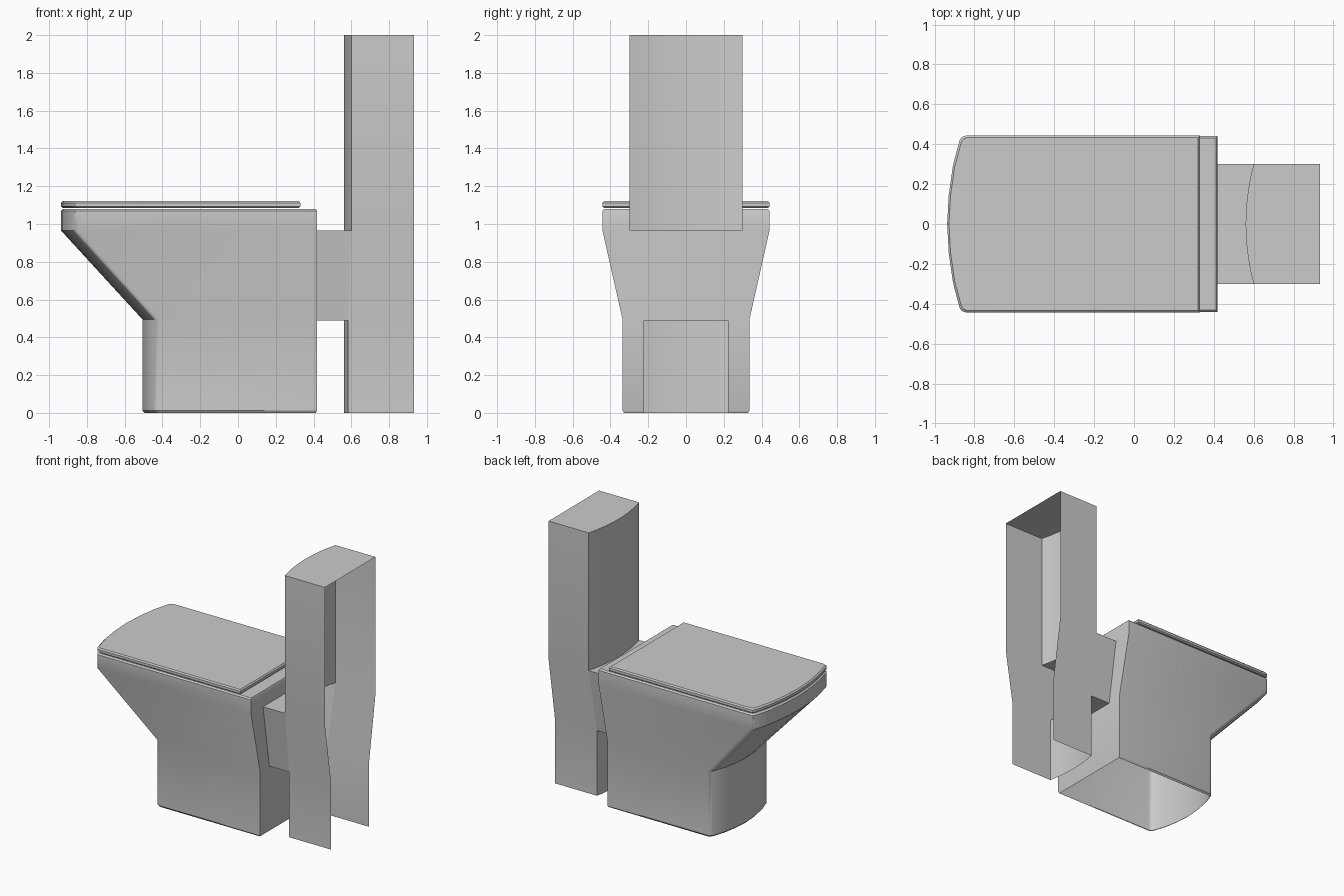
import bpy, bmesh, math

if "Cube" in bpy.data.objects:
    bpy.data.objects.remove(bpy.data.objects["Cube"])

ANGLE = math.radians(32)
# half of the bowed front: (fraction of half width, fraction of bow depth)
BOW = [(1, 1.15), (0.985, 0.92), (0.95, 0.78), (0.66, 0.36), (0.33, 0.1), (0, 0)]


def finish(name, bm, recalc=True):
    bmesh.ops.remove_doubles(bm, verts=bm.verts, dist=1e-5)
    if recalc:
        bmesh.ops.recalc_face_normals(bm, faces=bm.faces)
    mesh = bpy.data.meshes.new(name)
    bm.to_mesh(mesh)
    bm.free()
    obj = bpy.data.objects.new(name, mesh)
    bpy.context.collection.objects.link(obj)
    bpy.ops.object.select_all(action='DESELECT')
    obj.select_set(True)
    bpy.context.view_layer.objects.active = obj
    bpy.ops.object.shade_smooth_by_angle(angle=ANGLE)
    return obj


def d_outline(nose, depth, w, back):
    """Bowed front at -x, straight sides and flat back."""
    half = [(back, w)] + [(nose + depth * d, w * t) for t, d in BOW]
    return half + [(x, -y) for x, y in reversed(half[:-1])]


def loft(name, sections, cap_bottom):
    bm = bmesh.new()
    rings = [[bm.verts.new((x, y, z)) for x, y in d_outline(*s)] for z, *s in sections]
    n = len(rings[0])
    for a, b in zip(rings, rings[1:]):
        for i in range(n):
            j = (i + 1) % n
            bm.faces.new((a[i], a[j], b[j], b[i]))
    bm.faces.new(rings[-1])
    if cap_bottom:
        bm.faces.new(rings[0])
    return finish(name, bm)


# pedestal and flared bowl, open underneath: z, nose, bow depth, half width, back
loft("bowl", [
    (0.0, -0.495, 0.075, 0.328, 0.412),
    (0.012, -0.506, 0.078, 0.336, 0.418),
    (0.495, -0.506, 0.078, 0.336, 0.418),
    (0.965, -0.937, 0.08, 0.442, 0.418),
    (1.07, -0.937, 0.08, 0.442, 0.418),
    (1.08, -0.927, 0.08, 0.432, 0.412)], False)

# closed lid with softened rim
loft("lid", [
    (1.085, -0.928, 0.08, 0.434, 0.322),
    (1.093, -0.937, 0.08, 0.443, 0.33),
    (1.112, -0.937, 0.08, 0.443, 0.33),
    (1.121, -0.928, 0.08, 0.434, 0.322)], True)


# tall cistern casing: bowed front, open back and bottom
T = [1, 0.8, 0.6, 0.4, 0.2, 0, -0.2, -0.4, -0.6, -0.8, -1]


def front(w, z):
    return [(0.56 + 0.04 * (w * t / 0.3) ** 2, w * t, z) for t in T]


levels = [(0.225, 0.0), (0.225, 0.49), (0.30, 0.965), (0.30, 2.0)]
bm = bmesh.new()
rows = []
for w, z in levels:
    pts = [(0.933, w, z)] + front(w, z) + [(0.933, -w, z)]
    rows.append([bm.verts.new(p) for p in pts])
last = len(T)
for r, (a, b) in enumerate(zip(rows, rows[1:])):
    for i in range(last + 1):
        if r == 1 and 0 < i < last:
            continue  # opening where the connector enters
        bm.faces.new((a[i], b[i], b[i + 1], a[i + 1]))
bm.faces.new(rows[-1])
finish("cistern_casing", bm)

# hollow tapered connector between bowl and casing
bm = bmesh.new()
low, high = front(0.225, 0.49), front(0.30, 0.965)
loop = low + high[::-1]
near = [bm.verts.new((0.418, y, z)) for _, y, z in loop]
far = [bm.verts.new(p) for p in loop]
for i in range(len(loop)):
    j = (i + 1) % len(loop)
    bm.faces.new((near[i], near[j], far[j], far[i]))
finish("connector", bm)
